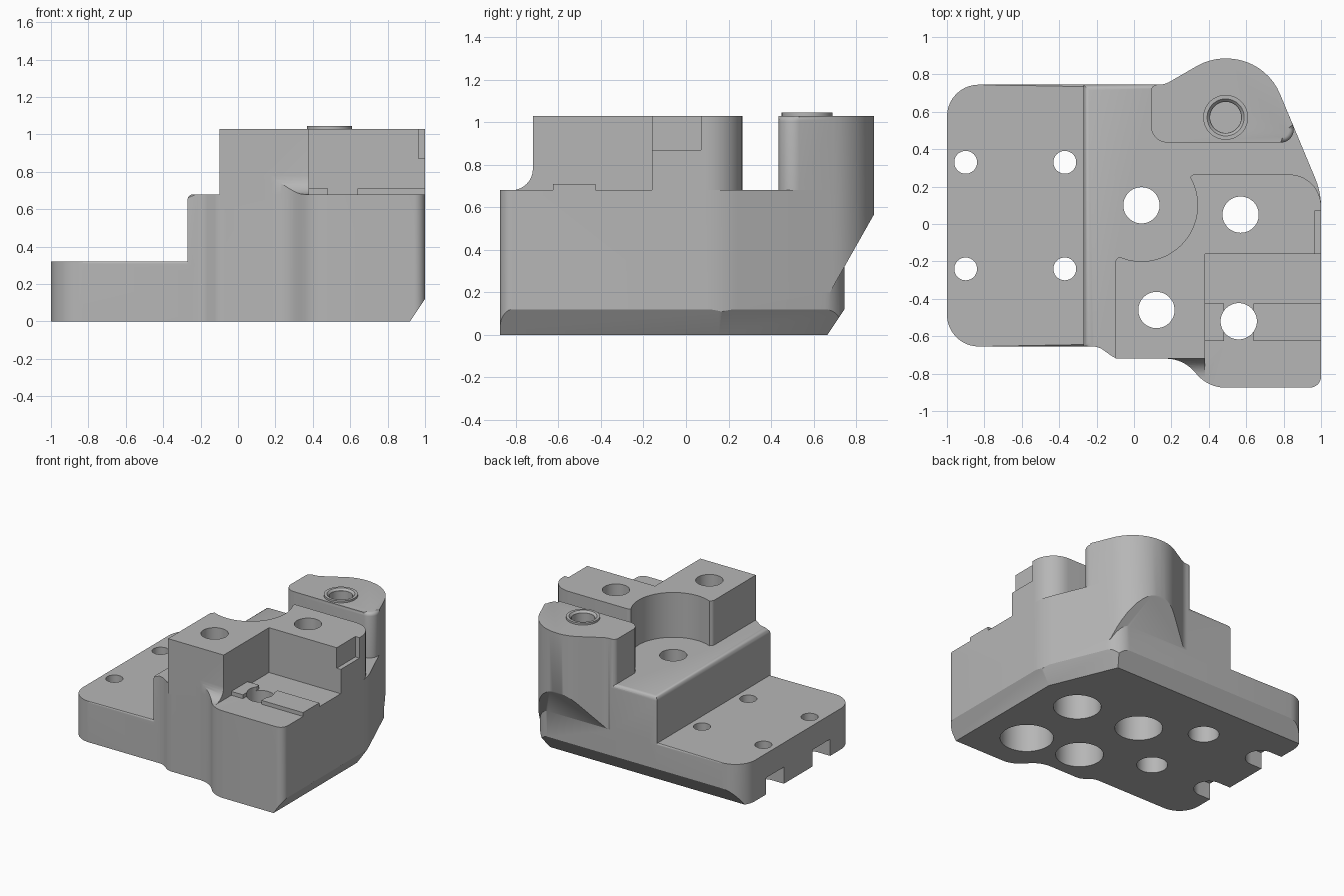
import bpy, bmesh, math
from mathutils import Vector

cube = bpy.data.objects.get("Cube")
if cube:
    bpy.data.objects.remove(cube, do_unlink=True)

gray = bpy.data.materials.new("machined_gray")
gray.use_nodes = True
gray.diffuse_color = (0.47, 0.47, 0.47, 1)
gray.node_tree.nodes["Principled BSDF"].inputs["Base Color"].default_value = gray.diffuse_color

TOP, STEP, FLANGE = 1.03, 0.68, 0.32


def rounded(corners, segs=10):
    """Outline from (x, y, radius) corners."""
    out = []
    for i, (x, y, r) in enumerate(corners):
        p = Vector((x, y))
        if r == 0:
            out.append(p)
            continue
        a = (Vector(corners[i - 1][:2]) - p).normalized()
        b = (Vector(corners[(i + 1) % len(corners)][:2]) - p).normalized()
        half = a.angle(b) / 2
        center = p + (a + b).normalized() * (r / math.sin(half))
        t = r / math.tan(half)
        start, end = p + a * t - center, p + b * t - center
        sweep = start.angle_signed(end)
        for k in range(segs + 1):
            ang = -sweep * k / segs
            c, s = math.cos(ang), math.sin(ang)
            out.append(center + Vector((c * start.x - s * start.y, s * start.x + c * start.y)))
    return out


def new_object(name, bm):
    bmesh.ops.recalc_face_normals(bm, faces=bm.faces)
    mesh = bpy.data.meshes.new(name)
    bm.to_mesh(mesh)
    bm.free()
    mesh.materials.append(gray)
    ob = bpy.data.objects.new(name, mesh)
    bpy.context.collection.objects.link(ob)
    return ob


def prism(name, outline, lo, hi, bevel=0, pick=lambda m: True, axis="z"):
    """Extrude an outline along z (or x) and round chosen top edges."""
    place = (lambda p, h: (p[0], p[1], h)) if axis == "z" else (lambda p, h: (h, p[0], p[1]))
    bm = bmesh.new()
    bottom = [bm.verts.new(place(p, lo)) for p in outline]
    top = [bm.verts.new(place(p, hi)) for p in outline]
    bm.faces.new(bottom[::-1])
    cap = bm.faces.new(top)
    for i in range(len(outline)):
        bm.faces.new((bottom[i - 1], bottom[i], top[i], top[i - 1]))
    if bevel:
        edges = [e for e in cap.edges if pick((e.verts[0].co + e.verts[1].co) / 2)]
        bmesh.ops.bevel(bm, geom=edges, offset=bevel, segments=4, profile=0.5, affect="EDGES")
    return new_object(name, bm)


def box(name, x0, x1, y0, y1, z0, z1):
    return prism(name, [(x0, y0), (x1, y0), (x1, y1), (x0, y1)], z0, z1)


def cylinder(name, x, y, r, z0, z1, r_top=None):
    bm = bmesh.new()
    bmesh.ops.create_cone(bm, cap_ends=True, segments=48, radius1=r,
                          radius2=r_top or r, depth=z1 - z0)
    bmesh.ops.translate(bm, verts=bm.verts, vec=(x, y, (z0 + z1) / 2))
    return new_object(name, bm)


def half_space(point, normal):
    """Large block covering everything beyond a plane."""
    n = Vector(normal).normalized()
    bm = bmesh.new()
    bmesh.ops.create_cube(bm, size=6)
    bmesh.ops.rotate(bm, verts=bm.verts, matrix=n.to_track_quat("Z", "Y").to_matrix())
    bmesh.ops.translate(bm, verts=bm.verts, vec=Vector(point) + n * 3)
    return new_object("plane_cutter", bm)


def combine(target, tool, operation="DIFFERENCE"):
    tool.hide_render = True
    mod = target.modifiers.new("combine", "BOOLEAN")
    mod.object, mod.operation, mod.solver = tool, operation, "EXACT"
    bpy.context.view_layer.objects.active = target
    bpy.ops.object.modifier_apply(modifier=mod.name)
    bpy.data.objects.remove(tool, do_unlink=True)


# Main body with its rounded step edge
body_outline = rounded([
    (-0.27, -0.655, 0), (-0.19, -0.655, 0.1), (-0.1, -0.72, 0.1), (0.26, -0.72, 0.2),
    (0.4, -0.875, 0.2), (1, -0.875, 0.06), (1, 0.17, 0.4), (0.76, 0.745, 0.15),
    (-0.27, 0.745, 0)])
body = prism("mounting_block", body_outline, 0, STEP, 0.03,
             lambda m: m.x < -0.2 or (m.y > 0.74 and m.x < 0.5))

# Flange plate
flange = prism("flange", rounded([
    (-1, -0.655, 0.17), (-0.2, -0.655, 0), (-0.2, 0.745, 0), (-1, 0.745, 0.17)]),
    0, FLANGE, 0.012, lambda m: m.x < -0.21)
combine(body, flange, "UNION")

# Upper block with round pocket and side notch
block = prism("upper_block", rounded([
    (-0.1, -0.72, 0), (0.38, -0.72, 0), (0.38, -0.16, 0), (1, -0.16, 0),
    (1, 0.265, 0.17), (0.31, 0.265, 0.03), (0.2, 0.1, 0), (0, -0.1, 0),
    (-0.1, -0.195, 0.03)]), 0.6, TOP)
combine(block, cylinder("pocket_cutter", 0.04, 0.1, 0.3, 0.5, 1.2))
combine(block, box("notch_cutter", 0.965, 1.1, -0.3, 0.07, 0.87, 1.2))
combine(body, block, "UNION")

# Rear boss, sloped underneath
boss = prism("rear_boss", rounded([
    (0.09, 0.435, 0.09), (0.889, 0.435, 0.07), (0.702, 0.885, 0.31),
    (0.406, 0.885, 0.31), (0.164, 0.745, 0.12), (0.09, 0.745, 0.035)]), 0.2, TOP, 0.025)
combine(boss, half_space((0, 0.745, FLANGE), (0, 0.23, -0.13)))
combine(body, boss, "UNION")

# Concave blend between front ledge and upper block
arc = [(-0.82 + 0.1 * math.sin(a), 0.78 - 0.1 * math.cos(a))
       for a in (math.pi / 2 * k / 8 for k in range(9))]
blend = prism("ledge_blend", [(-0.82, 0.65)] + arc + [(-0.7, 0.78), (-0.7, 0.65)],
              0.12, 0.38, axis="x")
combine(blend, prism("blend_limit", body_outline, 0, 1), "INTERSECT")
combine(body, blend, "UNION")

# Raised key strip on the ledge, split around the bolt hole
for x0, x1 in ((0.36, 0.48), (0.64, 1)):
    combine(body, box("key_strip", x0, x1, -0.625, -0.425, 0.65, 0.71), "UNION")

# Bottom chamfers on right, slanted and rear sides
for point, nx, ny in (((1, 0), 1, 0), ((1, 0.17), 0.923, 0.385), ((0, 0.745), 0, 1)):
    combine(body, half_space((*point, 0.12), (nx * 0.12, ny * 0.12, -0.08)))

# Main bolt holes, counterbored from below
for x, y, bore in ((0.04, 0.1, 0.17), (0.57, 0.05, 0.17), (0.12, -0.46, 0.17), (0.56, -0.52, 0.19)):
    combine(body, cylinder("bolt_cutter", x, y, 0.097, -0.1, 1.2))
    combine(body, cylinder("bore_cutter", x, y, bore, -0.1, 0.4))

# Flange holes: counterbores inside, open slots at the edge
for y in (0.33, -0.24):
    for x in (-0.9, -0.37):
        combine(body, cylinder("hole_cutter", x, y, 0.061, -0.1, 0.5))
        combine(body, cylinder("bore_cutter", x, y, 0.11, -0.1, 0.13))
    combine(body, box("slot_cutter", -1.1, -0.9, y - 0.11, y + 0.11, -0.1, 0.13))

# Bushing in the boss
bx, by = 0.49, 0.57
combine(body, cylinder("socket_cutter", bx, by, 0.083, 0.7, 1.2))
bushing = cylinder("bushing", bx, by, 0.12, TOP - 0.01, 1.045)
combine(bushing, cylinder("bushing_cutter", bx, by, 0.083, 0.9, 1.2))
combine(bushing, cylinder("lead_in_cutter", bx, by, 0.083, 1.028, 1.046, 0.1))

for ob in (body, bushing):
    bpy.ops.object.select_all(action="DESELECT")
    ob.select_set(True)
    bpy.context.view_layer.objects.active = ob
    bpy.ops.object.shade_smooth_by_angle(angle=math.radians(30))
